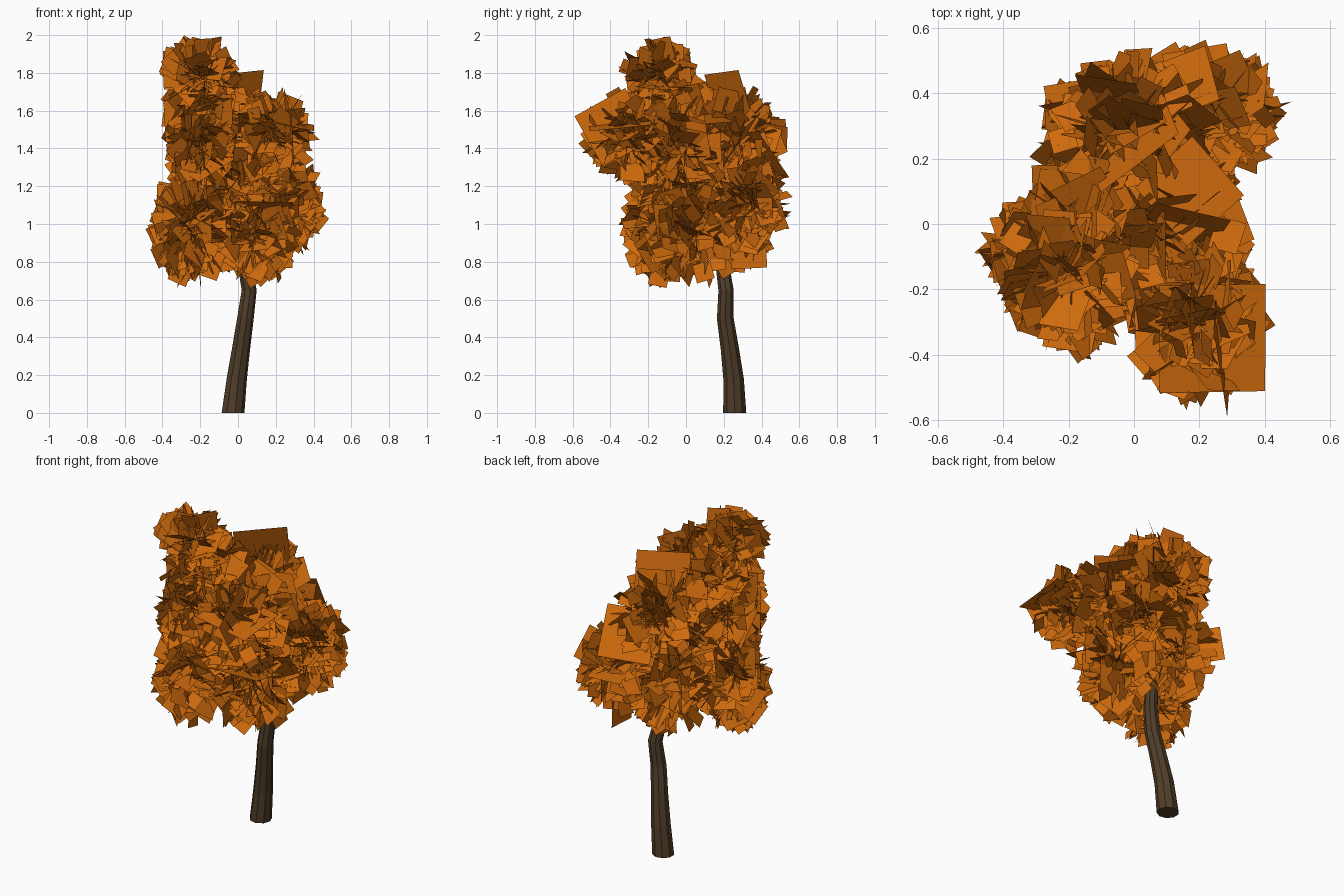
import bpy, bmesh, random
from math import cos, sin, pi, radians
from mathutils import Vector, Quaternion

if "Cube" in bpy.data.objects:
    bpy.data.objects.remove(bpy.data.objects["Cube"])

random.seed(5)


def material(name, rgb):
    m = bpy.data.materials.new(name)
    m.diffuse_color = (*rgb, 1)
    m.use_nodes = True
    m.node_tree.nodes["Principled BSDF"].inputs["Base Color"].default_value = m.diffuse_color
    return m


def finish(bm, name, mat):
    me = bpy.data.meshes.new(name)
    bm.to_mesh(me)
    bm.free()
    me.materials.append(mat)
    ob = bpy.data.objects.new(name, me)
    bpy.context.collection.objects.link(ob)
    return ob


def limb(name, path, sides, mat):
    """Faceted tube through (x, y, z, radius) points."""
    bm = bmesh.new()
    pts = [Vector(p[:3]) for p in path]
    rings = []
    for i, p in enumerate(pts):
        d = pts[min(i + 1, len(pts) - 1)] - pts[max(i - 1, 0)]
        if i == 0:
            d = Vector((0, 0, 1))
        q = Vector((0, 0, 1)).rotation_difference(d)
        r = path[i][3]
        rings.append([bm.verts.new(p + q @ Vector((r * cos(2 * pi * k / sides), r * sin(2 * pi * k / sides), 0)))
                      for k in range(sides)])
    for a, b in zip(rings, rings[1:]):
        for k in range(sides):
            n = (k + 1) % sides
            bm.faces.new((a[k], a[n], b[n], b[k]))
    bm.faces.new(rings[0][::-1])
    bm.faces.new(rings[-1])
    return finish(bm, name, mat)


def corners(c, size, rot):
    h = size / 2
    return [c + rot @ Vector((x * h, y * h, 0)) for x, y in ((-1, -1), (1, -1), (1, 1), (-1, 1))]


def random_direction():
    return Vector([random.gauss(0, 1) for _ in range(3)]).normalized()


bark = material("bark", (0.08, 0.047, 0.022))
leaf = material("autumn_leaf", (0.62, 0.145, 0.004))

# Trunk, leaning and slightly kinked
limb("trunk", [(-0.028, 0.258, 0, 0.062), (-0.008, 0.252, 0.18, 0.055), (0.015, 0.232, 0.34, 0.049),
               (0.038, 0.208, 0.5, 0.045), (0.058, 0.212, 0.65, 0.041), (0.03, 0.19, 0.8, 0.036),
               (0.02, 0.12, 1.0, 0.03)], 9, bark)

# Leaf clumps: centre, radii, number of cards
clumps = {
    "crown": ((-0.20, -0.14, 1.78), (0.22, 0.20, 0.22), 150),
    "neck": ((-0.17, -0.05, 1.60), (0.24, 0.26, 0.21), 130),
    "left_middle": ((-0.20, -0.14, 1.40), (0.20, 0.27, 0.25), 160),
    "left_low": ((-0.24, -0.11, 0.99), (0.22, 0.22, 0.31), 200),
    "right_front": ((0.19, -0.30, 1.46), (0.22, 0.24, 0.25), 160),
    "back_high": ((0.00, 0.27, 1.45), (0.25, 0.25, 0.29), 170),
    "back_right_low": ((0.22, 0.34, 1.10), (0.24, 0.21, 0.27), 170),
    "back_left_low": ((-0.07, 0.26, 1.05), (0.24, 0.23, 0.29), 130),
    "core_low": ((0.09, 0.03, 0.96), (0.26, 0.28, 0.28), 190),
    "core_middle": ((-0.01, -0.03, 1.20), (0.29, 0.27, 0.25), 130),
    "core_high": ((0.10, -0.03, 1.40), (0.26, 0.28, 0.29), 170),
}

# Foliage: square cards pointing outwards from the middle of each clump
for name, (c, r, n) in clumps.items():
    bm = bmesh.new()
    c, made = Vector(c), 0
    while made < n:
        d = random_direction()
        size = random.choice((0.08, 0.10, 0.13, 0.16, 0.20, 0.24))
        normal = (d.cross(random_direction()).normalized() + 0.35 * random_direction()).normalized()
        rot = normal.to_track_quat('Z', 'Y') @ Quaternion((0, 0, 1), random.uniform(0, pi))
        k = random.random() ** 0.35
        p = Vector([d[i] * r[i] * k for i in range(3)])
        quad = corners(p, size, rot)
        if max(sum((v[i] / r[i]) ** 2 for i in range(3)) for v in quad) < 1.3 and \
                max(v.z for v in quad) + c.z <= 2:
            bm.faces.new([bm.verts.new(c + v) for v in quad])
            made += 1
    finish(bm, "leaves_" + name, leaf)

# Large cards breaking the outline: centre, size, normal, roll in degrees
bm = bmesh.new()
for c, size, normal, roll in [
    ((0.24, -0.35, 1.54), 0.33, (0.2, -0.1, 1), 27),
    ((0.27, -0.38, 1.51), 0.31, (1, 0.1, 0.1), 29),
    ((0.00, 0.23, 1.66), 0.30, (0.6, -0.75, -0.3), 5),
    ((0.10, 0.41, 1.36), 0.30, (0.35, -0.8, -0.6), 5),
    ((0.13, -0.10, 1.08), 0.31, (0, 0.25, 1), 3),
    ((0.25, 0.36, 1.20), 0.28, (0.1, -0.4, 1), 10),
    ((0.30, 0.38, 1.14), 0.22, (1, -1, 0), 0),
    ((0.34, 0.33, 1.08), 0.18, (0, -1, 0.1), 40),
    ((0.20, 0.33, 0.86), 0.19, (1, 0, 0), 3),
    ((0.19, 0.05, 0.86), 0.19, (0, -1, 0), 2),
    ((-0.20, 0.36, 1.08), 0.21, (1, 1, 0), 8),
    ((-0.34, -0.10, 1.12), 0.18, (0, -1, 0.1), 0),
    ((-0.27, -0.15, 0.82), 0.17, (0.1, -1, 0), 4),
    ((0.17, 0.10, 1.56), 0.24, (0.2, 0.1, 1), 15),
    ((-0.28, -0.12, 1.55), 0.22, (0.1, -1, 0), 3),
]:
    rot = Vector(normal).to_track_quat('Z', 'Y') @ Quaternion((0, 0, 1), radians(roll))
    bm.faces.new([bm.verts.new(v) for v in corners(Vector(c), size, rot)])
finish(bm, "large_leaves", leaf)
